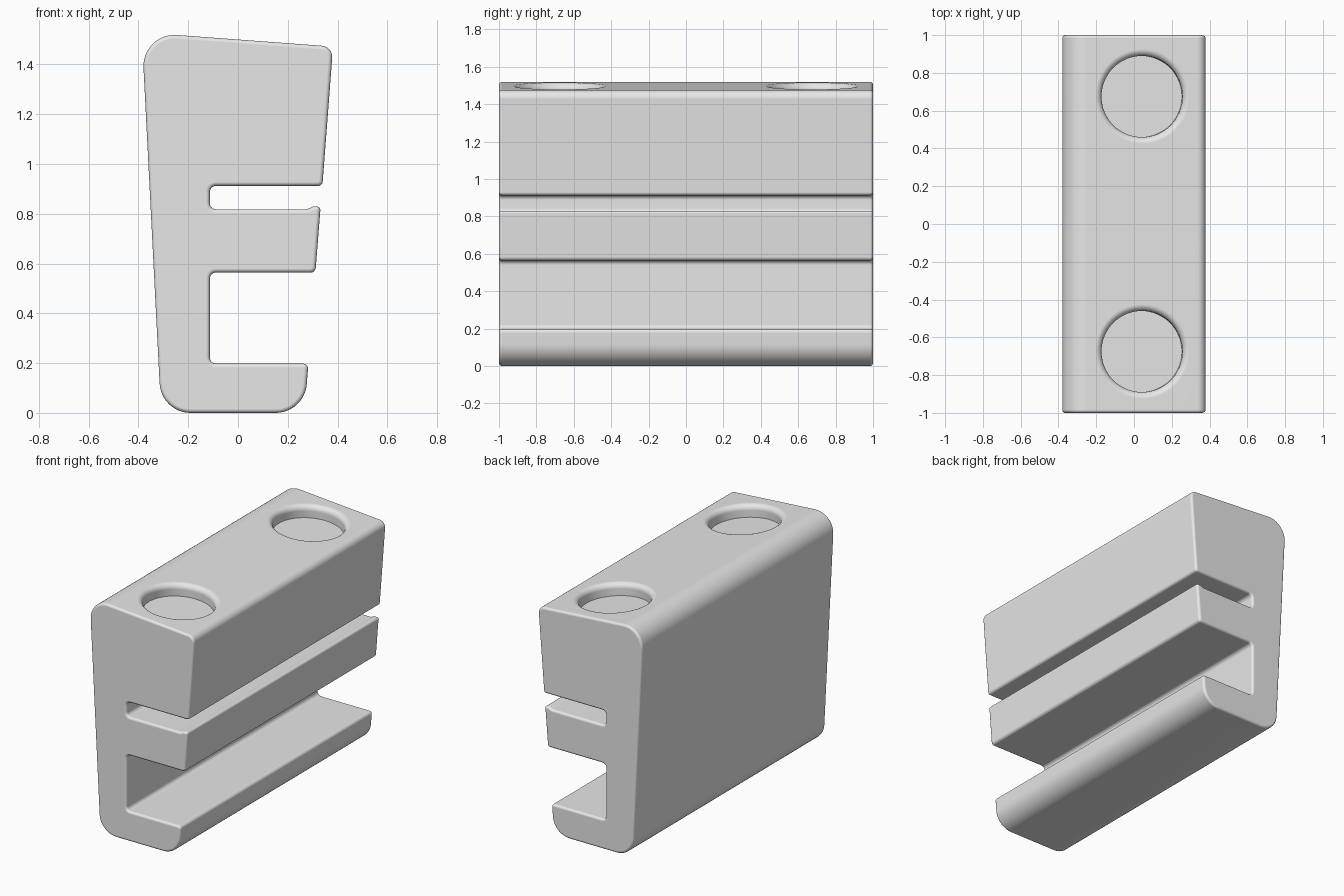
import bpy, bmesh, math
from mathutils import Vector, Matrix

cube = bpy.data.objects.get("Cube")
if cube:
    bpy.data.objects.remove(cube, do_unlink=True)

grey = bpy.data.materials.new("light grey")
grey.use_nodes = True
grey.diffuse_color = (0.8, 0.8, 0.8, 1)
grey.node_tree.nodes["Principled BSDF"].inputs["Base Color"].default_value = (0.8, 0.8, 0.8, 1)


def make_object(name, bm):
    bmesh.ops.recalc_face_normals(bm, faces=bm.faces[:])
    mesh = bpy.data.meshes.new(name)
    bm.to_mesh(mesh)
    bm.free()
    mesh.materials.append(grey)
    obj = bpy.data.objects.new(name, mesh)
    bpy.context.collection.objects.link(obj)
    return obj


def rounded(corners):
    """Outline with each corner (x, z, radius) replaced by an arc."""
    out = []
    for i, (x, z, r) in enumerate(corners):
        p = Vector((x, z))
        if r == 0:
            out.append(p)
            continue
        a = (Vector(corners[i - 1][:2]) - p).normalized()
        b = (Vector(corners[(i + 1) % len(corners)][:2]) - p).normalized()
        half = a.angle(b) / 2
        centre = p + (a + b).normalized() * (r / math.sin(half))
        start = p + a * (r / math.tan(half)) - centre
        end = p + b * (r / math.tan(half)) - centre
        sweep = math.atan2(start.x * end.y - start.y * end.x, start.dot(end))
        steps = 12 if r > 0.1 else 6
        for k in range(steps + 1):
            t = sweep * k / steps
            c, s = math.cos(t), math.sin(t)
            out.append(centre + Vector((start.x * c - start.y * s, start.x * s + start.y * c)))
    return out


# Slotted body: side outline extruded along y
outline = rounded([
    (-0.309, 0, 0.125), (0.267, 0, 0.125),
    (0.283, 0.198, 0.02), (-0.113, 0.198, 0.024),      # lower lip and wide slot
    (-0.113, 0.564, 0.024), (0.311, 0.564, 0.02),
    (0.332, 0.829, 0.014), (0.302, 0.829, 0),          # middle shelf with raised edge
    (0.275, 0.818, 0), (-0.113, 0.818, 0.024),
    (-0.113, 0.912, 0.024), (0.339, 0.912, 0.018),     # narrow slot
    (0.382, 1.472, 0.045), (-0.387, 1.529, 0.125),     # sloping top
])
bm = bmesh.new()
front = bm.faces.new([bm.verts.new((p.x, -1, p.y)) for p in outline])
extruded = bmesh.ops.extrude_face_region(bm, geom=[front])["geom"]
bmesh.ops.translate(bm, vec=(0, 2, 0), verts=[v for v in extruded if isinstance(v, bmesh.types.BMVert)])
bmesh.ops.recalc_face_normals(bm, faces=bm.faces[:])

# Soft edge around both ends
rims = [e for e in bm.edges if abs(e.verts[0].co.y - e.verts[1].co.y) < 1e-5]
bmesh.ops.bevel(bm, geom=rims, offset=0.016, offset_type='OFFSET', segments=4,
                profile=0.5, affect='EDGES', clamp_overlap=False)
body = make_object("slotted_body", bm)

# Round pockets in the top, with flared rims
SIDES, RADIUS, FLARE, DEPTH = 64, 0.215, 0.035, 0.08
tilt = math.atan2(0.057, 0.769)
section = [(RADIUS, -DEPTH)]
for k in range(7):
    t = math.pi / 2 * k / 6
    section.append((RADIUS + FLARE * (1 - math.cos(t)), FLARE * (math.sin(t) - 1)))
section.append((RADIUS + FLARE, 0.15))


def pocket_cutter(y):
    bm = bmesh.new()
    rings = [[bm.verts.new((r * math.cos(2 * math.pi * i / SIDES),
                            r * math.sin(2 * math.pi * i / SIDES), z))
              for i in range(SIDES)] for r, z in section]
    for lo, hi in zip(rings, rings[1:]):
        for i in range(SIDES):
            j = (i + 1) % SIDES
            bm.faces.new((lo[i], lo[j], hi[j], hi[i]))
    bm.faces.new(rings[0][::-1])
    bm.faces.new(rings[-1])
    bm.transform(Matrix.Translation((0.045, y, 1.497)) @ Matrix.Rotation(tilt, 4, 'Y'))
    cutter = make_object("pocket_cutter", bm)
    cutter.hide_render = True
    return cutter


bpy.context.view_layer.objects.active = body
for y in (-0.675, 0.675):
    cutter = pocket_cutter(y)
    cut = body.modifiers.new("pocket", 'BOOLEAN')
    cut.operation = 'DIFFERENCE'
    cut.solver = 'EXACT'
    cut.object = cutter
    bpy.ops.object.modifier_apply(modifier=cut.name)
    bpy.data.objects.remove(cutter, do_unlink=True)

# Smooth curves, flat large faces
bpy.ops.object.select_all(action='DESELECT')
body.select_set(True)
bpy.ops.object.shade_smooth_by_angle(angle=math.radians(35))
weighted = body.modifiers.new("weighted_normals", 'WEIGHTED_NORMAL')
weighted.keep_sharp = True
